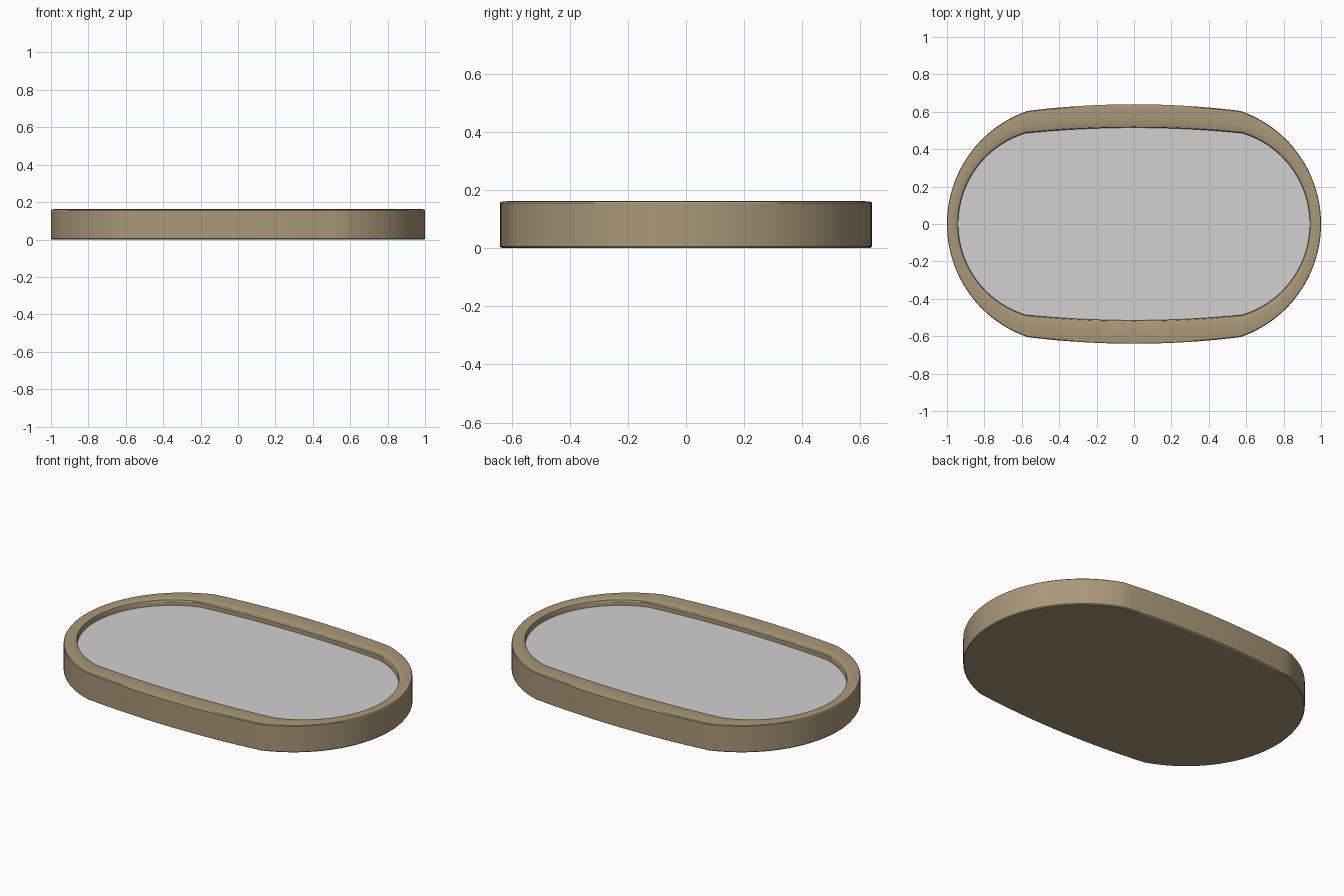
import bpy, bmesh, math

if "Cube" in bpy.data.objects:
    bpy.data.objects.remove(bpy.data.objects["Cube"])


def material(name, rgb):
    m = bpy.data.materials.new(name)
    m.diffuse_color = (*rgb, 1)
    m.use_nodes = True
    m.node_tree.nodes["Principled BSDF"].inputs["Base Color"].default_value = m.diffuse_color
    return m


def outline(cx, r, xk, ymid, n_arc=28, n_side=12):
    """Closed oval: round ends of radius r, joined by gently bowed long sides."""
    yk = math.sqrt(r * r - (xk - cx) ** 2)
    ang = math.atan2(yk, xk - cx)
    q = [(cx + r * math.cos(ang * i / n_arc), r * math.sin(ang * i / n_arc))
         for i in range(n_arc + 1)]
    for i in range(1, n_side + 1):
        x = xk * (1 - i / n_side)
        q.append((x, ymid - (ymid - yk) * (x / xk) ** 2))
    half = q + [(-x, y) for x, y in reversed(q[:-1])]
    return half + [(-x, -y) for x, y in half[1:-1]]


OUTER = outline(0.36, 0.64, 0.57, 0.64)
INNER = outline(0.433, 0.507, 0.58, 0.515)


def build(name, profile, mat, cap_start=False, cap_end=False):
    """Bridge rings; each profile point is (blend outer to inner, height)."""
    bm = bmesh.new()
    rings = []
    for t, z in profile:
        rings.append([bm.verts.new((a[0] + (b[0] - a[0]) * t,
                                    a[1] + (b[1] - a[1]) * t, z))
                      for a, b in zip(OUTER, INNER)])
    n = len(OUTER)
    for lo, hi in zip(rings, rings[1:]):
        for i in range(n):
            j = (i + 1) % n
            bm.faces.new((lo[i], lo[j], hi[j], hi[i]))
    if cap_start:
        bm.faces.new(rings[0][::-1])
    if cap_end:
        bm.faces.new(rings[-1])
    me = bpy.data.meshes.new(name)
    bm.to_mesh(me)
    bm.free()
    me.materials.append(mat)
    ob = bpy.data.objects.new(name, me)
    bpy.context.collection.objects.link(ob)
    bpy.ops.object.select_all(action='DESELECT')
    ob.select_set(True)
    bpy.context.view_layer.objects.active = ob
    bpy.ops.object.shade_smooth_by_angle(angle=math.radians(30))
    return ob


tan = material("tan frame", (0.40, 0.31, 0.19))
grey = material("pale grey panel", (0.64, 0.64, 0.64))

# Frame: closed base, straight outer wall, softly crowned rim, inner wall
build("frame", [(0.06, 0.0), (0.0, 0.005), (0.0, 0.156), (0.04, 0.160),
                (0.25, 0.162), (0.6, 0.162), (0.85, 0.160), (0.96, 0.156),
                (1.0, 0.150), (1.0, 0.115)], tan, cap_start=True)

# Panel recessed inside the rim
build("panel", [(1.0, 0.115), (1.0, 0.125)], grey, cap_start=True, cap_end=True)
